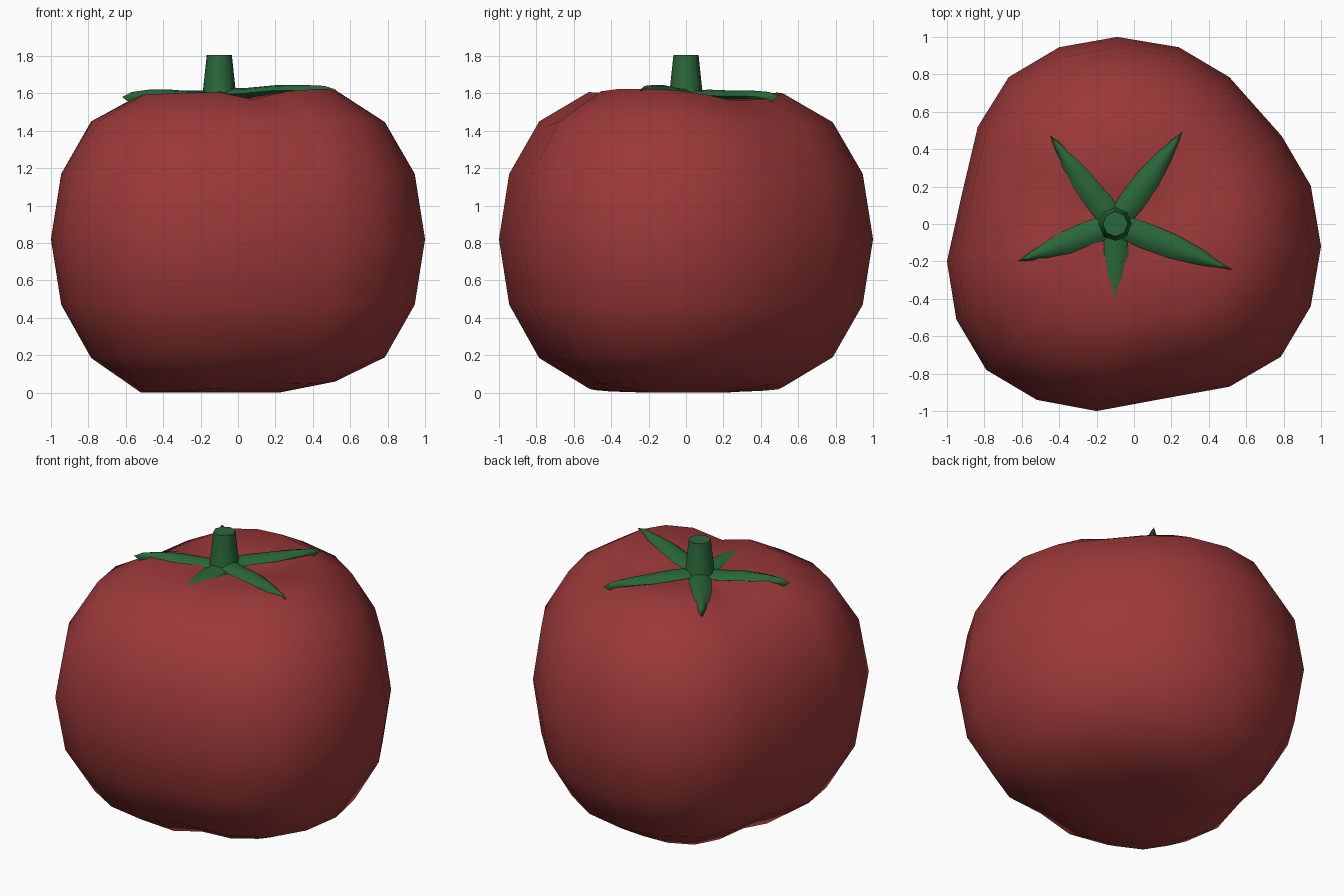
import bpy, bmesh, math
from mathutils import Vector

if "Cube" in bpy.data.objects:
    bpy.data.objects.remove(bpy.data.objects["Cube"])


def material(name, col):
    m = bpy.data.materials.new(name)
    m.diffuse_color = (*col, 1)
    m.use_nodes = True
    m.node_tree.nodes["Principled BSDF"].inputs["Base Color"].default_value = m.diffuse_color
    return m


def finish(bm, name, mat, angle=60):
    bmesh.ops.recalc_face_normals(bm, faces=bm.faces)
    me = bpy.data.meshes.new(name)
    bm.to_mesh(me)
    bm.free()
    ob = bpy.data.objects.new(name, me)
    bpy.context.collection.objects.link(ob)
    me.materials.append(mat)
    bpy.ops.object.select_all(action='DESELECT')
    ob.select_set(True)
    bpy.context.view_layer.objects.active = ob
    bpy.ops.object.shade_smooth_by_angle(angle=math.radians(angle))
    return ob


def loft(bm, rings, cap_start=None, cap_end=None):
    """Skin closed rings; caps are a centre point or None for a flat face."""
    vs = [[bm.verts.new(p) for p in r] for r in rings]
    n = len(vs[0])
    for a, b in zip(vs, vs[1:]):
        for i in range(n):
            j = (i + 1) % n
            bm.faces.new((a[i], a[j], b[j], b[i]))
    for ring, cap in ((vs[0], cap_start), (vs[-1], cap_end)):
        if cap is None:
            bm.faces.new(ring)
        else:
            c = bm.verts.new(cap)
            for i in range(n):
                bm.faces.new((ring[i], ring[(i + 1) % n], c))


red = material("tomato red", (0.33, 0.04, 0.04))
green = material("leaf green", (0.022, 0.135, 0.041))

# Fruit: three-lobed outline, scaled ring by ring
outline = [(-.09, 1), (.24, .945), (.51, .785), (.79, .47), (.945, .205),
           (1, -.12), (.945, -.44), (.785, -.71), (.51, -.87), (.15, -.935),
           (-.2, -1), (-.52, -.94), (-.79, -.78), (-.95, -.51), (-1, -.2),
           (-.92, .16), (-.835, .52), (-.67, .785), (-.4, .945)]
# scale, height, x tilt, drop in the valleys between lobes
profile = [(.22, .0, 0, 0), (.52, .028, .053, -.03), (.785, .185, 0, -.03),
           (.945, .47, 0, 0), (1, .82, 0, 0), (.945, 1.17, 0, 0),
           (.785, 1.45, 0, .03), (.52, 1.61, .03, .06), (.22, 1.59, 0, .03)]
rings = []
for s, z, tilt, drop in profile:
    ring = []
    for x, y in outline:
        valley = 1 - max(0, min(1, (math.hypot(x, y) - .92) / .1))
        ring.append((x * s, y * s, z + tilt * x * s - drop * valley))
    rings.append(ring)
bm = bmesh.new()
loft(bm, rings, (-.05, 0, .03), (-.08, 0, 1.56))
finish(bm, "fruit", red, 80)

# Stem: short tapered stalk with a flared foot
bm = bmesh.new()
loft(bm, [[(-.1 + r * math.cos(i * math.pi / 4), r * math.sin(i * math.pi / 4), z)
           for i in range(8)]
          for r, z in ((.1, 1.55), (.088, 1.61), (.067, 1.805))])
finish(bm, "stem", green)

# Sepals: five tapering leaves with a raised spine; tip x, y then root, mid, tip heights
tips = [(-.45, .475, 1.595, 1.6, 1.57), (.26, .495, 1.6, 1.6, 1.585),
        (.525, -.245, 1.61, 1.63, 1.62), (-.1, -.605, 1.59, 1.585, 1.52),
        (-.62, -.2, 1.59, 1.605, 1.58)]
for k, (tx, ty, z0, z1, z2) in enumerate(tips):
    root = Vector((-.1, 0, 0))
    d = Vector((tx, ty, 0)) - root
    side = Vector((-d.y, d.x, 0)).normalized()
    rings = []
    for t, w, z in ((.05, .06, z0), (.25, .07, z0 + .005), (.5, .064, z1),
                    (.72, .043, z1), (.9, .017, (z1 + z2) / 2)):
        c = root + d * t + Vector((0, 0, z))
        rings.append([c + side * w * a + Vector((0, 0, h)) for a, h in
                      ((-1, -.015), (-.55, .008), (0, .015), (.55, .008), (1, -.015), (0, -.05))])
    bm = bmesh.new()
    loft(bm, rings, None, (tx, ty, z2))
    finish(bm, f"sepal_{k + 1}", green)
